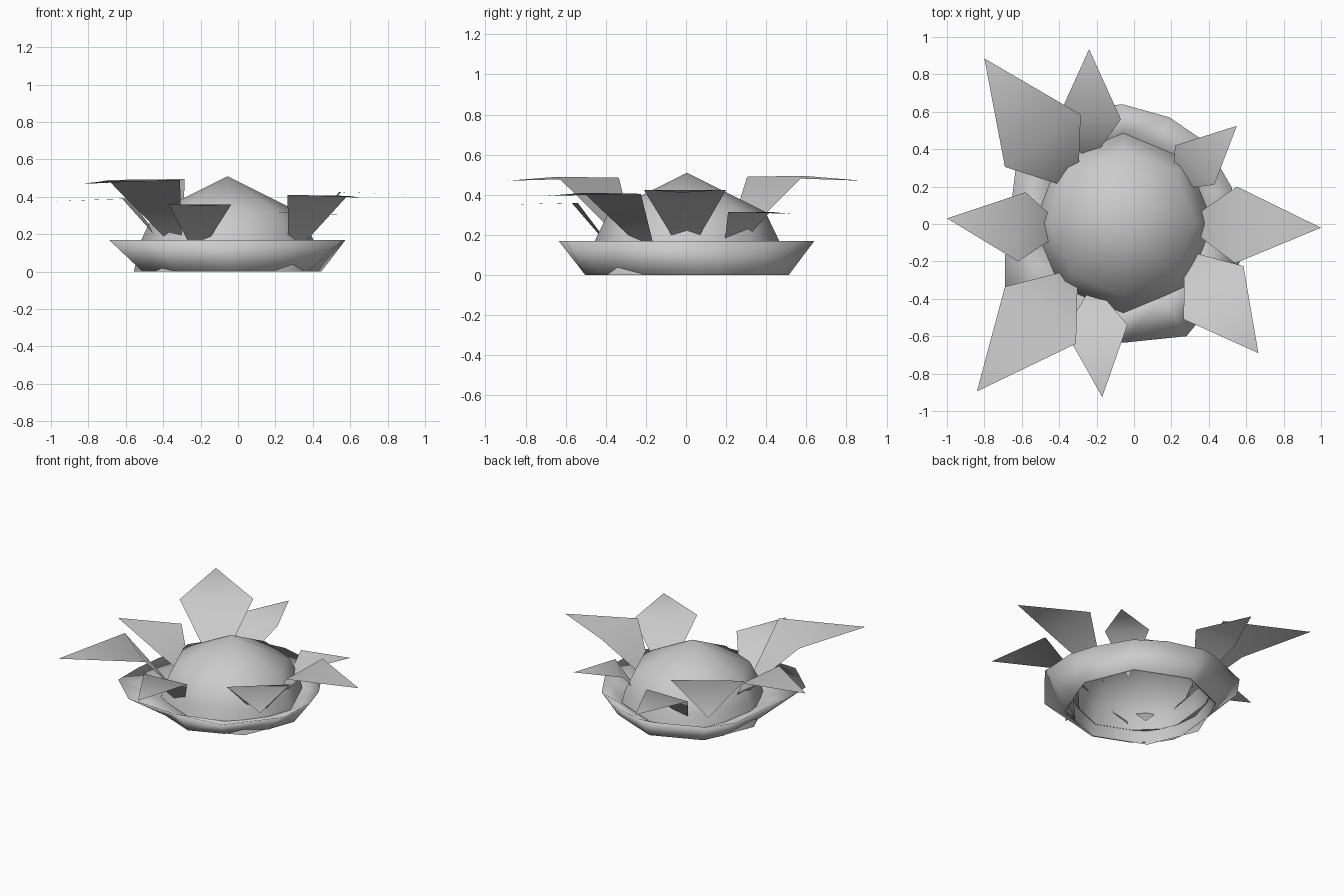
import bpy, bmesh
from math import cos, sin, pi, atan2

cube = bpy.data.objects.get("Cube")
if cube:
    bpy.data.objects.remove(cube, do_unlink=True)

grey = bpy.data.materials.new("plain_grey")
grey.use_nodes = True
colour = (0.6, 0.6, 0.6, 1)
grey.diffuse_color = colour
grey.node_tree.nodes["Principled BSDF"].inputs["Base Color"].default_value = colour

CX, CY = -0.057, 0.005


def finish(bm, name, outward=False):
    """Turn a bmesh into a smooth shaded object."""
    if outward:
        bmesh.ops.recalc_face_normals(bm, faces=bm.faces)
    for face in bm.faces:
        face.smooth = True
    mesh = bpy.data.meshes.new(name)
    bm.to_mesh(mesh)
    bm.free()
    mesh.materials.append(grey)
    obj = bpy.data.objects.new(name, mesh)
    bpy.context.collection.objects.link(obj)
    return obj


def octagon_ring(bm, angles, radius, z):
    """Points on an octagon's outline, in the given directions."""
    verts = []
    for a in angles:
        r = radius * cos(pi / 8) / cos(a % (pi / 4) - pi / 8)
        verts.append(bm.verts.new((CX + r * cos(a), CY + r * sin(a), z)))
    return verts


def loft(bm, rings):
    for low, high in zip(rings, rings[1:]):
        for i in range(len(low)):
            j = (i + 1) % len(low)
            bm.faces.new((low[i], low[j], high[j], high[i]))


# Dome: eight-sided shell, open underneath
bm = bmesh.new()
eighths = [i * pi / 4 + 1e-6 for i in range(8)]
rings = [octagon_ring(bm, eighths, r, z)
         for r, z in ((0.5, 0), (0.46, 0.17), (0.39, 0.315))]
loft(bm, rings)
apex = bm.verts.new((CX, CY, 0.51))
for i in range(8):
    bm.faces.new((rings[-1][i], rings[-1][(i + 1) % 8], apex))
finish(bm, "dome", outward=True)

# Skirt: flares from an eight-sided foot to an uneven rim, then dips to the dome
rim = [(-0.06, 0.64), (-0.17, 0.63), (-0.51, 0.49), (-0.63, 0.32),
       (-0.69, -0.18), (-0.69, -0.41), (-0.46, -0.62), (-0.06, -0.635),
       (0.28, -0.6), (0.56, -0.26), (0.575, 0.02), (0.52, 0.2),
       (0.38, 0.44), (0.19, 0.57)]
angles = [atan2(y - CY, x - CX) for x, y in rim]
bm = bmesh.new()
loft(bm, [octagon_ring(bm, angles, 0.508, 0),
          [bm.verts.new((x, y, 0.17)) for x, y in rim],
          octagon_ring(bm, angles, 0.475, 0.08)])
finish(bm, "flared_skirt", outward=True)


# Petals: thin kites, rising from a point inside the dome and bent outwards
def petal(name, root, side_a, side_b, tip):
    bm = bmesh.new()
    r, a, b, t = (bm.verts.new(p) for p in (root, side_a, side_b, tip))
    for corners in ((r, a, b), (a, t, b)):
        face = bm.faces.new(corners)
        face.normal_update()
        if face.normal.z < 0:
            face.normal_flip()
    return finish(bm, name)


petal("left_petal", (0.26, 0, 0.08),
      (0.55, 0.2, 0.425), (0.54, -0.21, 0.425), (1, -0.02, 0.41))
petal("right_petal", (-0.36, -0.03, 0.1),
      (-0.58, 0.17, 0.39), (-0.62, -0.2, 0.39), (-1, 0.03, 0.375))
petal("front_petal", (-0.22, -0.32, 0.07),
      (-0.37, -0.57, 0.36), (-0.035, -0.54, 0.36), (-0.17, -0.925, 0.35))
petal("front_right_large_petal", (-0.3, -0.235, 0.09),
      (-0.69, -0.335, 0.485), (-0.31, -0.64, 0.49), (-0.84, -0.895, 0.47))
petal("back_right_large_petal", (-0.3, 0.18, 0.09),
      (-0.69, 0.305, 0.49), (-0.285, 0.585, 0.495), (-0.8, 0.885, 0.47))
petal("back_petal", (-0.24, 0.32, 0.08),
      (-0.41, 0.56, 0.36), (-0.07, 0.56, 0.36), (-0.24, 0.935, 0.36))
petal("front_left_petal", (0.27, -0.14, 0.06),
      (0.585, -0.225, 0.405), (0.265, -0.51, 0.41), (0.665, -0.69, 0.395))
petal("back_left_small_petal", (0.2, 0.18, 0.05),
      (0.22, 0.42, 0.315), (0.43, 0.21, 0.315), (0.55, 0.525, 0.305))
